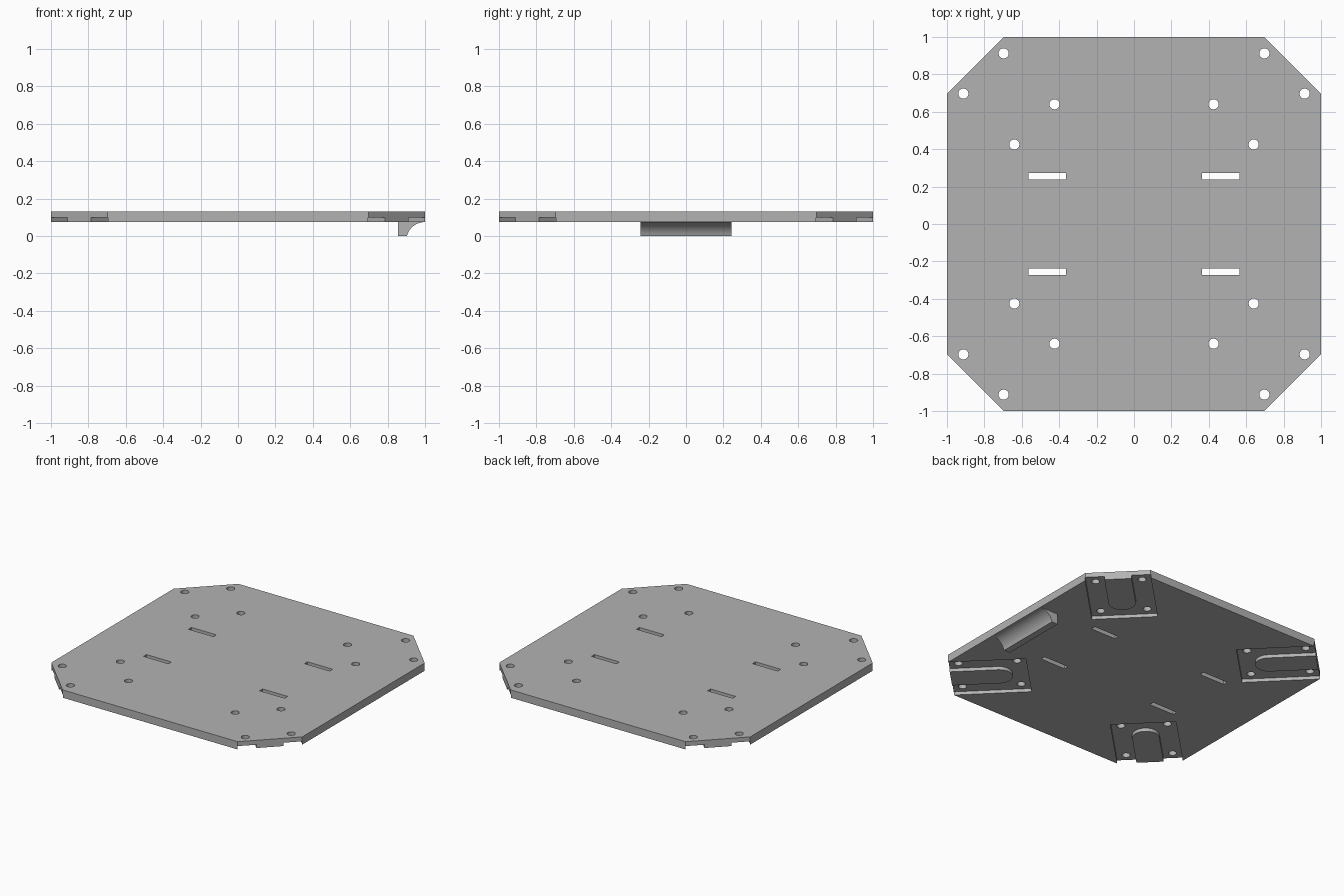
import bpy, bmesh, math
from mathutils import Matrix, Vector

if "Cube" in bpy.data.objects:
    bpy.data.objects.remove(bpy.data.objects["Cube"], do_unlink=True)

BOTTOM, TOP = 0.075, 0.131    # plate faces
POCKET_ROOF = 0.099
EDGE, CORNER = 1.0, 0.697     # half width, start of corner chamfer

grey = bpy.data.materials.new("plain grey")
grey.use_nodes = True
colour = (0.45, 0.45, 0.45, 1)
grey.diffuse_color = colour
grey.node_tree.nodes["Principled BSDF"].inputs["Base Color"].default_value = colour


def prism(name, outline, start, depth):
    """Extrude a closed 3D outline along a vector."""
    bm = bmesh.new()
    face = bm.faces.new([bm.verts.new(Vector(p) + Vector(start)) for p in outline])
    new = bmesh.ops.extrude_face_region(bm, geom=[face])["geom"]
    bmesh.ops.translate(bm, vec=depth,
                        verts=[v for v in new if isinstance(v, bmesh.types.BMVert)])
    bmesh.ops.recalc_face_normals(bm, faces=bm.faces)
    mesh = bpy.data.meshes.new(name)
    bm.to_mesh(mesh)
    bm.free()
    mesh.materials.append(grey)
    obj = bpy.data.objects.new(name, mesh)
    bpy.context.collection.objects.link(obj)
    return obj


def upright(name, outline, low, high):
    return prism(name, [(x, y, 0) for x, y in outline], (0, 0, low), (0, 0, high - low))


def arc(cx, cy, r, start, end, steps):
    angles = [start + (end - start) * i / steps for i in range(steps + 1)]
    return [(cx + r * math.cos(a), cy + r * math.sin(a)) for a in angles]


def circle(cx, cy, r):
    return arc(cx, cy, r, 0, math.tau, 32)[:-1]


def rectangle(x0, x1, y0, y1):
    return [(x0, y0), (x1, y0), (x1, y1), (x0, y1)]


def cut(target, cutter):
    """Subtract one cutter and remove it."""
    mod = target.modifiers.new("cut", 'BOOLEAN')
    mod.operation, mod.solver, mod.object = 'DIFFERENCE', 'EXACT', cutter
    bpy.context.view_layer.objects.active = target
    bpy.ops.object.modifier_apply(modifier=mod.name)
    bpy.data.objects.remove(cutter, do_unlink=True)


# Octagonal plate
octagon = []
for k in range(4):
    turn = Matrix.Rotation(k * math.pi / 2, 2)
    octagon += [tuple(turn @ Vector(p)) for p in ((EDGE, CORNER), (CORNER, EDGE))]
plate = upright("plate", octagon, BOTTOM, TOP)

# Corner pockets: a rectangle from below, leaving a round-ended tongue
tongue_r, tongue_centre = 0.089, 0.884
pocket = [(0.69, -0.215), (1.3, -0.215), (1.3, -tongue_r)]
pocket += arc(tongue_centre, 0, tongue_r, -math.pi / 2, -3 * math.pi / 2, 24)
pocket += [(1.3, tongue_r), (1.3, 0.215), (0.69, 0.215)]
holes = [(d, s) for d in (0.753, 1.138) for s in (-0.152, 0.152)]
for k in range(4):
    turn = Matrix.Rotation(math.pi / 4 + k * math.pi / 2, 4, 'Z')
    cutters = [upright("pocket_cutter", pocket, BOTTOM - 0.1, POCKET_ROOF)]
    cutters += [upright("hole_cutter", circle(d, s, 0.027), 0, 0.3) for d, s in holes]
    for cutter in cutters:
        cutter.data.transform(turn)
        cut(plate, cutter)

# Strap slots
for sx in (-1, 1):
    for sy in (-1, 1):
        x, y = sx * 0.463, sy * 0.256
        cut(plate, upright("slot_cutter",
                           rectangle(x - 0.1, x + 0.1, y - 0.017, y + 0.017), 0, 0.3))

# Finger grip under the left edge, with a concave outer face
start = math.pi - math.asin(0.25)
profile = [(0.855, BOTTOM), (0.855, 0)]
profile += arc(EDGE, BOTTOM - 0.1, 0.1, start, math.pi / 2, 20)
grip = prism("finger_grip", [(x, 0, z) for x, z in profile], (0, -0.244, 0), (0, 0.488, 0))

# Smooth round walls, keep edges sharp
for obj in (plate, grip):
    bpy.ops.object.select_all(action='DESELECT')
    obj.select_set(True)
    bpy.context.view_layer.objects.active = obj
    bpy.ops.object.shade_smooth_by_angle(angle=math.radians(30))
